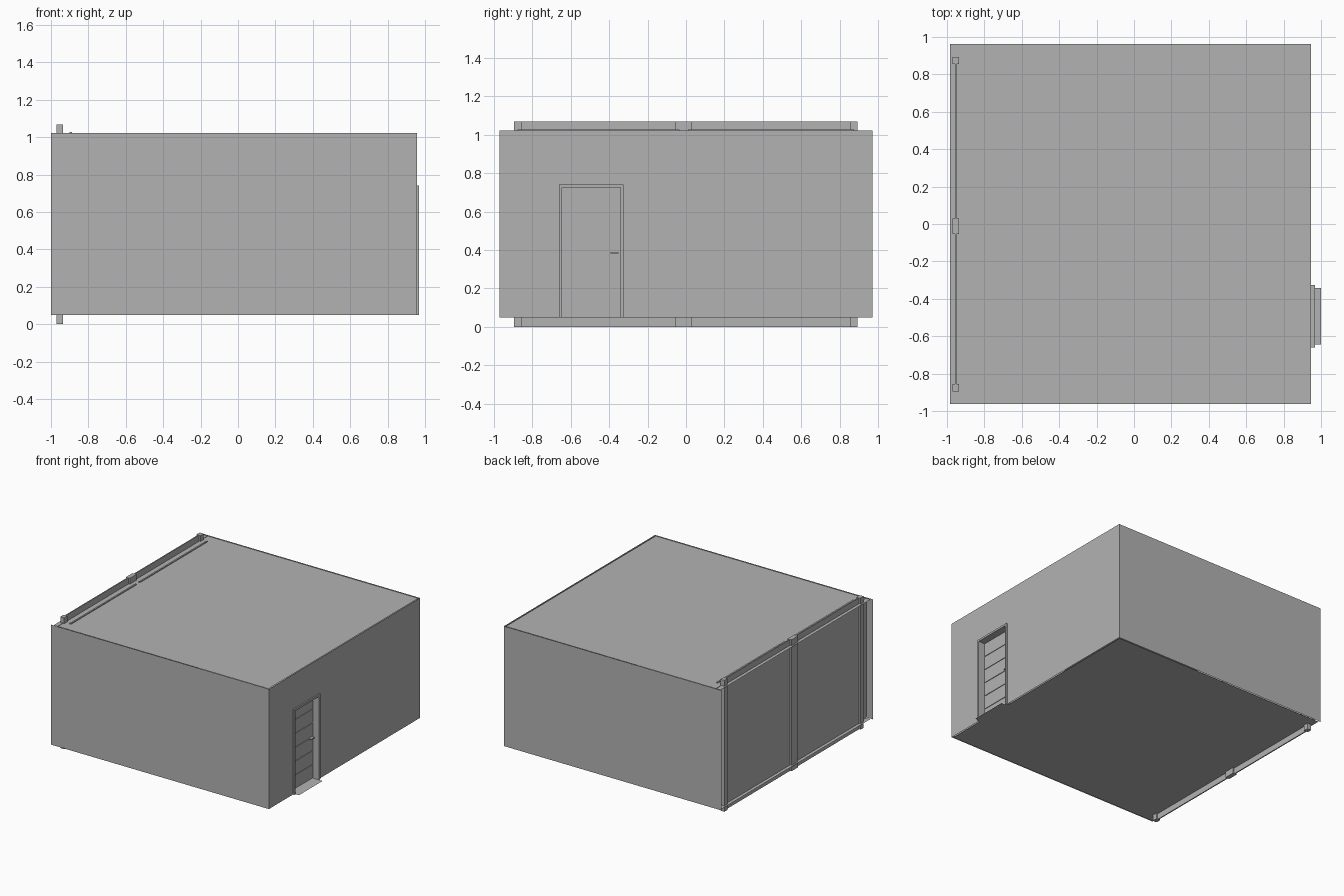
import bpy
import bmesh

cube = bpy.data.objects.get("Cube")
if cube:
    bpy.data.objects.remove(cube, do_unlink=True)

grey = bpy.data.materials.new("plain_grey")
grey.use_nodes = True
COLOUR = (0.45, 0.45, 0.45, 1)
grey.diffuse_color = COLOUR
grey.node_tree.nodes["Principled BSDF"].inputs["Base Color"].default_value = COLOUR


def finish(name, bm):
    mesh = bpy.data.meshes.new(name)
    bm.to_mesh(mesh)
    bm.free()
    mesh.materials.append(grey)
    obj = bpy.data.objects.new(name, mesh)
    bpy.context.collection.objects.link(obj)
    return obj


def box(name, xs, ys, zs):
    """Box between the given limits on each axis."""
    bm = bmesh.new()
    bmesh.ops.create_cube(bm, size=1)
    for v in bm.verts:
        v.co = [lim[0] if c < 0 else lim[1] for c, lim in zip(v.co, (xs, ys, zs))]
    return finish(name, bm)


def sheet(name, xs, ys, zs):
    """Flat sheet: the axis given as one number is its level."""
    bm = bmesh.new()
    if not isinstance(xs, tuple):
        pts = [(xs, ys[i], zs[j]) for i, j in ((0, 0), (1, 0), (1, 1), (0, 1))]
    elif not isinstance(ys, tuple):
        pts = [(xs[i], ys, zs[j]) for i, j in ((0, 0), (1, 0), (1, 1), (0, 1))]
    else:
        pts = [(xs[i], ys[j], zs) for i, j in ((0, 0), (1, 0), (1, 1), (0, 1))]
    bm.faces.new([bm.verts.new(p) for p in pts])
    return finish(name, bm)


# Main levels
BASE, TOP, FULL = 0.048, 1.023, 1.068
WALL_X, WALL_Y = 0.957, 0.97
DOOR_Y, DOOR_TOP = (-0.661, -0.326), 0.741
IN_Y, IN_TOP = (-0.645, -0.342), 0.725

# Thin outer walls, the door wall left open around the doorway
sheet("front_wall", (-1, WALL_X), -WALL_Y, (BASE, TOP))
sheet("back_wall", (-1, WALL_X), WALL_Y, (BASE, TOP))
sheet("door_wall_front", WALL_X, (-WALL_Y, IN_Y[0]), (BASE, TOP))
sheet("door_wall_back", WALL_X, (IN_Y[1], WALL_Y), (BASE, TOP))
sheet("door_wall_above", WALL_X, IN_Y, (IN_TOP, TOP))
sheet("window_side_wall", -0.945, (-WALL_Y, WALL_Y), (BASE, TOP))

# Roof, floor and doorstep
sheet("roof", (-0.984, 0.947), (-0.962, 0.962), TOP - 0.003)
sheet("floor", (-0.984, 0.947), (-0.962, 0.962), BASE)
sheet("doorstep", (0.947, 1.0), IN_Y, BASE)

# Door frame
FRAME_X = (0.9, 0.968)
box("door_jamb_front", FRAME_X, (DOOR_Y[0], IN_Y[0]), (BASE, DOOR_TOP))
box("door_jamb_back", FRAME_X, (IN_Y[1], DOOR_Y[1]), (BASE, DOOR_TOP))
box("door_head", FRAME_X, IN_Y, (IN_TOP, DOOR_TOP))

# Recessed door made of stacked panels with narrow grooves
PANELS = 6
step = (IN_TOP - BASE) / PANELS
box("door_core", (0.9, 0.907), IN_Y, (BASE, IN_TOP))
for i in range(PANELS):
    z = BASE + i * step
    box(f"door_panel_{i + 1}", (0.907, 0.912), IN_Y, (z + 0.003, z + step - 0.003))
box("door_handle", (0.912, 0.935), (-0.394, -0.352), (0.383, 0.39))

# Window wall: posts, thin outer panes and inner panes reaching the roof
posts = {"front": (-0.896, -0.856), "middle": (-0.054, 0.03), "back": (0.855, 0.893)}
for name, ys in posts.items():
    box(f"{name}_window_post", (-0.97, -0.935), ys, (0, FULL))
for name, ys in {"front": (-0.856, -0.054), "back": (0.03, 0.855)}.items():
    box(f"{name}_outer_pane", (-0.957, -0.948), ys, (0, FULL))
    inner = (ys[0] - 0.02, ys[1] + 0.02)
    box(f"{name}_inner_pane", (-0.9, -0.888), inner, (BASE, TOP + 0.004))
